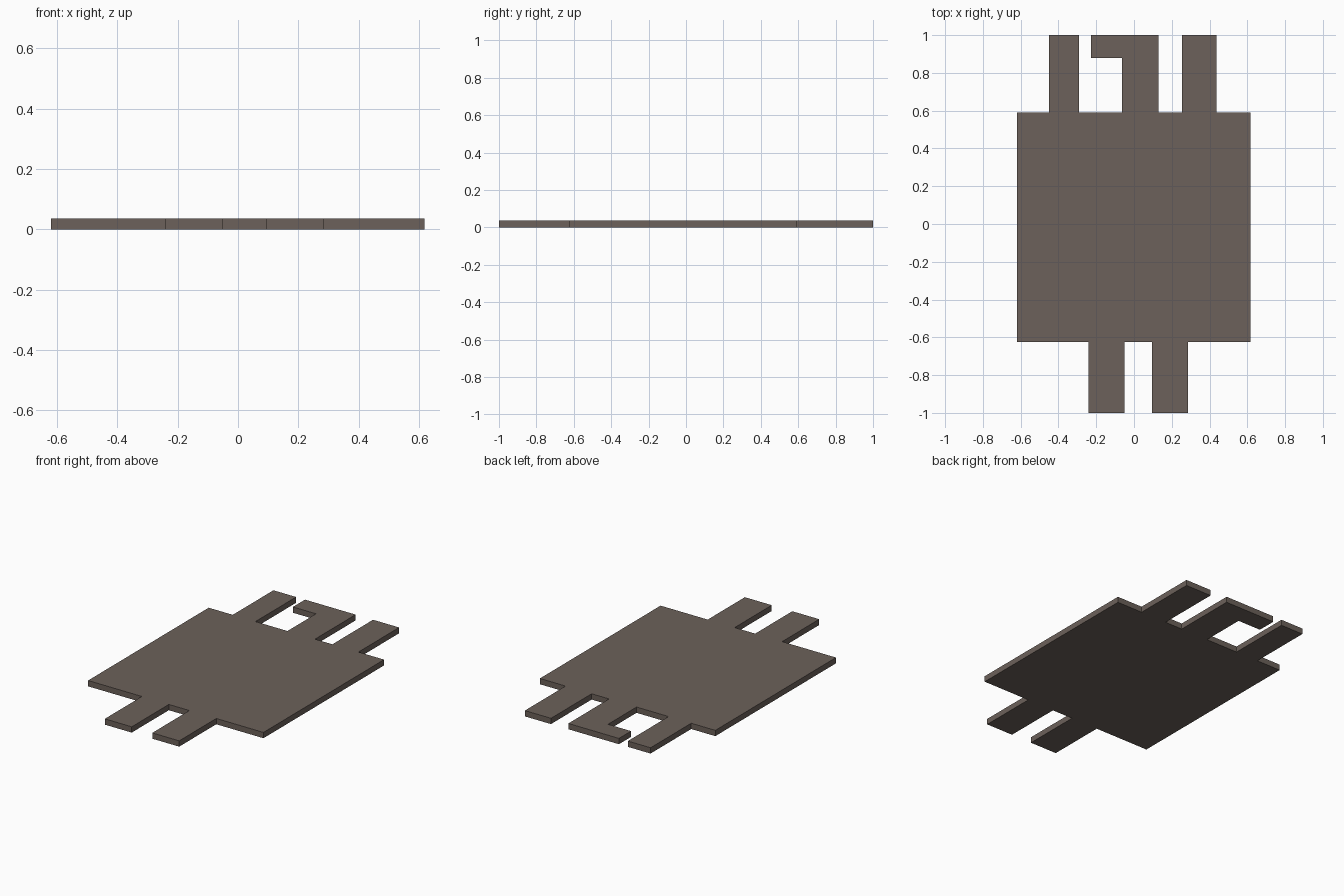
import bpy, bmesh

if "Cube" in bpy.data.objects:
    bpy.data.objects.remove(bpy.data.objects["Cube"])

THICK = 0.037

# Flat outline: plate with three tabs at the back (one hooked) and two at the front
outline = [
    (-0.62, -0.626), (-0.24, -0.626), (-0.24, -1.0), (-0.05, -1.0), (-0.05, -0.626),
    (0.095, -0.626), (0.095, -1.0), (0.285, -1.0), (0.285, -0.626), (0.618, -0.626),
    (0.618, 0.59), (0.437, 0.59), (0.437, 1.0), (0.253, 1.0), (0.253, 0.59),
    (0.13, 0.59), (0.13, 1.0), (-0.227, 1.0), (-0.227, 0.878), (-0.064, 0.878),
    (-0.064, 0.59), (-0.29, 0.59), (-0.29, 1.0), (-0.45, 1.0), (-0.45, 0.59),
    (-0.62, 0.59),
]

bm = bmesh.new()
base = bm.faces.new([bm.verts.new((x, y, 0)) for x, y in outline])
# Extrude the outline to a thin slab
top = bmesh.ops.extrude_face_region(bm, geom=[base], use_keep_orig=True)["geom"]
bmesh.ops.translate(bm, vec=(0, 0, THICK),
                    verts=[v for v in top if isinstance(v, bmesh.types.BMVert)])
bmesh.ops.recalc_face_normals(bm, faces=bm.faces)

mesh = bpy.data.meshes.new("tabbed_plate")
bm.to_mesh(mesh)
bm.free()

mat = bpy.data.materials.new("grey brown")
mat.diffuse_color = (0.15, 0.12, 0.103, 1)
mat.use_nodes = True
mat.node_tree.nodes["Principled BSDF"].inputs["Base Color"].default_value = mat.diffuse_color
mesh.materials.append(mat)
bpy.context.collection.objects.link(bpy.data.objects.new("tabbed_plate", mesh))
